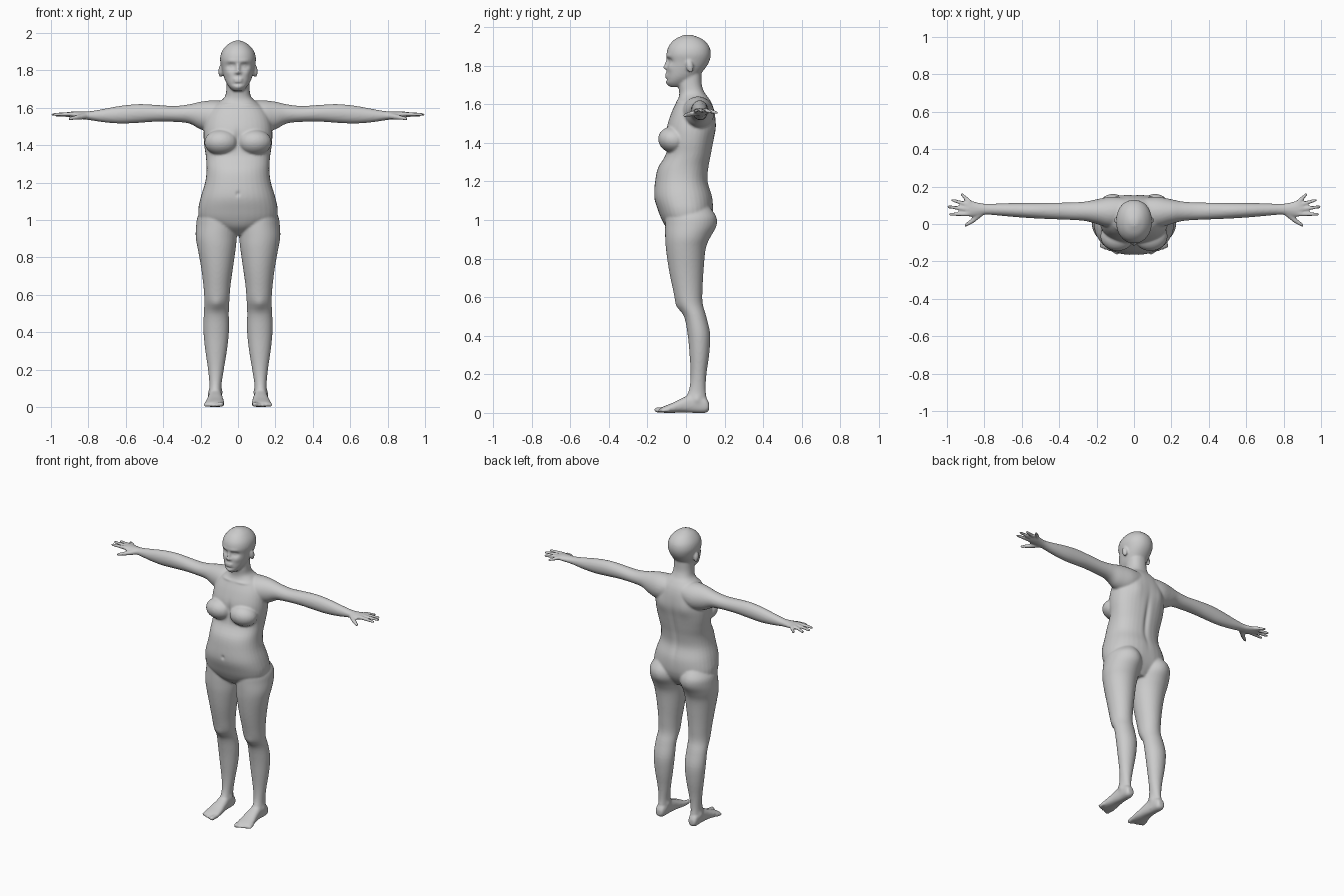
import bpy, bmesh, math
from mathutils import Matrix, Vector

cube = bpy.data.objects.get("Cube")
if cube:
    bpy.data.objects.remove(cube, do_unlink=True)

CM = 0.01  # the measurements below are in hundredths of a unit
bm = bmesh.new()


def smooth_rows(rows, steps=4):
    """Catmull-Rom interpolation through rows of numbers."""
    out = []
    for i in range(len(rows) - 1):
        a, b, c, d = (rows[max(0, min(len(rows) - 1, i + k))] for k in (-1, 0, 1, 2))
        for s in range(steps):
            t = s / steps
            out.append([q + t * (r - p + t * (2 * p - 5 * q + 4 * r - u + t * (3 * (q - r) + u - p))) / 2
                        if t else q for p, q, r, u in zip(a, b, c, d)])
    return out + [rows[-1]]


def loft(axes, rows, side=1, power=2.0, segments=36):
    """Skin of ovals: each row is station, low and high of one axis, low and high of the other."""
    rings = []
    for pos, a0, a1, b0, b1 in smooth_rows(rows):
        ring = []
        for k in range(segments):
            angle = math.tau * k / segments
            c, s = math.cos(angle), math.sin(angle)
            co = Vector()
            co[axes[0]] = pos
            co[axes[1]] = (a0 + a1) / 2 + (a1 - a0) / 2 * math.copysign(abs(c) ** (2 / power), c)
            co[axes[2]] = (b0 + b1) / 2 + (b1 - b0) / 2 * math.copysign(abs(s) ** (2 / power), s)
            co.x *= side
            ring.append(bm.verts.new(co * CM))
        rings.append(ring)
    for r, q in zip(rings, rings[1:]):
        for k in range(segments):
            n = (k + 1) % segments
            bm.faces.new((r[k], r[n], q[n], q[k]))
    bm.faces.new(rings[0][::-1])
    bm.faces.new(rings[-1])


def blob(center, size, side=1, tilt=0):
    place = Matrix.Translation(Vector((center[0] * side, center[1], center[2])) * CM)
    turn = Matrix.Rotation(math.radians(tilt), 4, 'X')
    scale = Matrix.Diagonal((*(Vector(size) * CM), 1))
    bmesh.ops.create_uvsphere(bm, u_segments=24, v_segments=16, radius=1, matrix=place @ turn @ scale)


def digit(start, end, r0, r1, side):
    """Tapered finger or toe with round ends."""
    a, b = (Vector((p[0] * side, p[1], p[2])) * CM for p in (start, end))
    turn = (b - a).to_track_quat('Z', 'Y').to_matrix().to_4x4()
    bmesh.ops.create_cone(bm, cap_ends=True, segments=14, radius1=r0 * CM, radius2=r1 * CM,
                          depth=(b - a).length, matrix=Matrix.Translation((a + b) / 2) @ turn)
    for p, r in ((start, r0), (end, r1)):
        blob(p, (r, r, r), side)


def centred(rows):
    return [(z, -w, w, front, back) for z, w, front, back in rows]


UP, ALONG_ARM, ALONG_FOOT = (2, 0, 1), (0, 1, 2), (1, 0, 2)

# torso and neck: height, half width, front, back
loft(UP, centred([
    (92, 6, -5, 8), (96, 13, -10, 11), (100, 20, -12.5, 13), (105, 21.3, -14.5, 14),
    (112, 20, -16.5, 13.6), (120, 17.6, -16, 11.3), (127, 16.8, -14.5, 11.7), (134, 17.2, -10.5, 13),
    (141, 18.2, -10, 14.3), (148, 18.3, -10, 15.5), (155, 17, -7.8, 15), (160, 14, -5.5, 13.6),
    (163.5, 9.5, -3.8, 11.5), (166, 7, -3.5, 9.6), (170, 6.2, -4, 8.2), (176, 6, -4, 8)]), power=2.3)

# head: height, half width, front, back
loft(UP, centred([
    (169, 2.5, -8.5, 0), (171, 4.6, -10, 2), (174, 6.6, -10.2, 6), (178, 8, -9.9, 9.5),
    (182, 8.9, -9.7, 12), (186, 9.6, -10.1, 12.9), (190, 8.7, -9, 12), (193.5, 6, -6, 8.8),
    (195.5, 2.8, -2, 4.3), (196, 1, -.4, 1.4)]), power=2.15)

# nose and lips
blob((0, -9.9, 181.5), (1, 1.1, 3.4), tilt=-14)
blob((0, -10.5, 179), (1.3, 1.4, 1))
blob((0, -10, 175.3), (2.5, .9, .7))
blob((0, -10, 174.1), (2.2, .9, .7))

for side in (1, -1):
    # ears, nostrils and breasts
    blob((9.3, 2, 179.5), (1.2, 1.9, 3.3), side, 12)
    blob((1.2, -10, 178.8), (.8, .9, .7), side)
    blob((8.8, -6.5, 141.5), (9.2, 8, 6.8), side, -12)

    # arm and palm: reach, front, back, bottom, top
    loft(ALONG_ARM, [
        (6, -1, 14, 150, 163.5), (13, -2, 14.5, 147, 164), (20, 0, 13.2, 148.5, 163.3),
        (26, 1.6, 12, 151.6, 161.9), (34, 2.2, 11.5, 152.5, 161), (44, 2.6, 11.4, 152.6, 161.6),
        (53, 3, 11.4, 152, 162), (62, 3.6, 11.3, 151.6, 161.2), (71, 4.4, 11, 152.2, 159.6),
        (79, 5, 10.8, 153.4, 158.2), (84, 4.2, 11.6, 154, 158), (88, 3.8, 12.7, 154.8, 158),
        (90, 4.8, 12, 155.4, 157.6)], side)

    # fingers and thumb
    for base, tip in (((88, 11.9, 156.6), (92, 15.8, 155.6)), ((88.5, 10.2, 156.7), (97, 12.7, 156)),
                      ((88.5, 7.8, 156.8), (99.2, 9.2, 156.4)), ((88.5, 5.3, 156.7), (98.3, 5.2, 156.4))):
        digit(base, tip, 1.25, .85, side)
    digit((82, 5.6, 155.5), (86.5, 1.6, 154.8), 1.7, 1.3, side)
    digit((86.5, 1.6, 154.8), (90, -.6, 154.2), 1.3, .9, side)

    # leg: height, inside, outside, front, back
    loft(UP, [
        (107, 4, 18, -9, 12), (102, 1.5, 21.5, -10.5, 15.3), (97, .3, 22.4, -10.8, 15.3),
        (91, .6, 22.6, -10.8, 12.4), (85, 1.2, 21.6, -10.4, 10.2), (75, 2.6, 19.8, -9, 9.2),
        (65, 4, 18.5, -7, 8.6), (57, 4.6, 18, -5, 8.6), (50, 4.9, 18.3, -1, 10.5),
        (41, 4.8, 18.5, .8, 12.5), (31, 5.8, 17.6, 1.8, 12.1), (20, 7.6, 16, 2.4, 10.6),
        (12, 8.8, 15.3, 1.6, 10.2), (6, 8.8, 15.6, -1, 10.8), (2, 9, 15, 0, 10)], side)

    # foot: position, inside, outside, sole, instep
    loft(ALONG_FOOT, [
        (12, 10.5, 14.3, 1.5, 5), (10, 9.2, 15.4, 0, 8), (4, 8.7, 15.6, 0, 10),
        (-2, 8, 16.3, .2, 7.6), (-7, 7.4, 17.3, 0, 5.2), (-11, 7.2, 17.6, 0, 3.6),
        (-13, 8, 17, .3, 2.6)], side, 2.4)

    # toes, from the big one outwards
    for i in range(5):
        radius = 1.5 if i == 0 else 1.1
        x = 8.8 + 2.05 * i
        digit((x, -10.5 + .4 * i, 1.7), (x + .3, -15 + .75 * i, radius), radius, radius * .95, side)

# fuse all parts into one skin
bmesh.ops.recalc_face_normals(bm, faces=bm.faces)
mesh = bpy.data.meshes.new("body_parts")
bm.to_mesh(mesh)
bm.free()
body = bpy.data.objects.new("body", mesh)
bpy.context.collection.objects.link(body)
remesh = body.modifiers.new("fuse", 'REMESH')
remesh.mode = 'VOXEL'
remesh.voxel_size = 0.0065
relax = body.modifiers.new("relax", 'SMOOTH')
relax.factor = 0.5
relax.iterations = 5
bpy.context.view_layer.update()
skin = bpy.data.meshes.new_from_object(body.evaluated_get(bpy.context.evaluated_depsgraph_get()))
body.modifiers.clear()
body.data = skin
bpy.data.meshes.remove(mesh)
skin.name = "body"

# soft dents and swells: centre, reach, push
touches = [
    ((3.6, -9, 182.3), (2.4, 4, 1.5), (0, 1.5, 0)),       # eye sockets
    ((3.6, -8.5, 182.2), (1.3, 4, .8), (0, -.7, 0)),      # eyelids
    ((3.5, -9.5, 185), (3, 3, 1), (0, -.4, 0)),           # brows
    ((4.8, -8, 178.8), (2, 3, 2), (.2, -.4, 0)),          # cheekbones
    ((0, -10, 172.8), (3, 3, .6), (0, .5, 0)),            # under the lip
    ((0, -10, 171), (2, 3, 1.2), (0, -.4, 0)),            # chin
    ((0, -15, 114), (1, 4, 1.2), (0, .9, 0)),             # navel
    ((0, 13, 130), (1.6, 5, 16), (0, -1, 0)),             # spine
    ((9, 15, 148), (4, 5, 6), (0, .6, 0)),                # shoulder blades
    ((0, -10, 143), (1.4, 5, 6), (0, .8, 0)),             # breastbone
    ((7, -5, 161.5), (5, 4, .8), (0, -.5, .2)),           # collarbones
    ((11.5, -4, 55), (3, 4, 3.4), (0, -.8, 0)),           # kneecaps
    ((10, 14, 97), (6, 5, 6), (0, .6, 0)),                # buttocks
    ((8.6, 6, 8), (1, 2, 2), (-.6, 0, 0)),                # inner ankles
    ((15.6, 6, 7), (1, 2, 2), (.6, 0, 0)),                # outer ankles
]
for centre, reach, push in touches:
    for side in ((1, -1) if centre[0] else (1,)):
        cx, cy, cz = centre[0] * side * CM, centre[1] * CM, centre[2] * CM
        rx, ry, rz = (r * CM for r in reach)
        shift = Vector((push[0] * side, push[1], push[2])) * CM
        for v in skin.vertices:
            dz = (v.co.z - cz) / rz
            if abs(dz) < 2.5:
                d = dz * dz + ((v.co.x - cx) / rx) ** 2 + ((v.co.y - cy) / ry) ** 2
                if d < 6:
                    v.co += shift * math.exp(-d)

# one plain grey skin
grey = bpy.data.materials.new("plain_grey")
grey.use_nodes = True
colour = (0.6, 0.6, 0.6, 1)
grey.diffuse_color = colour
grey.node_tree.nodes["Principled BSDF"].inputs["Base Color"].default_value = colour
skin.materials.clear()
skin.materials.append(grey)
for p in skin.polygons:
    p.use_smooth = True
    p.material_index = 0
